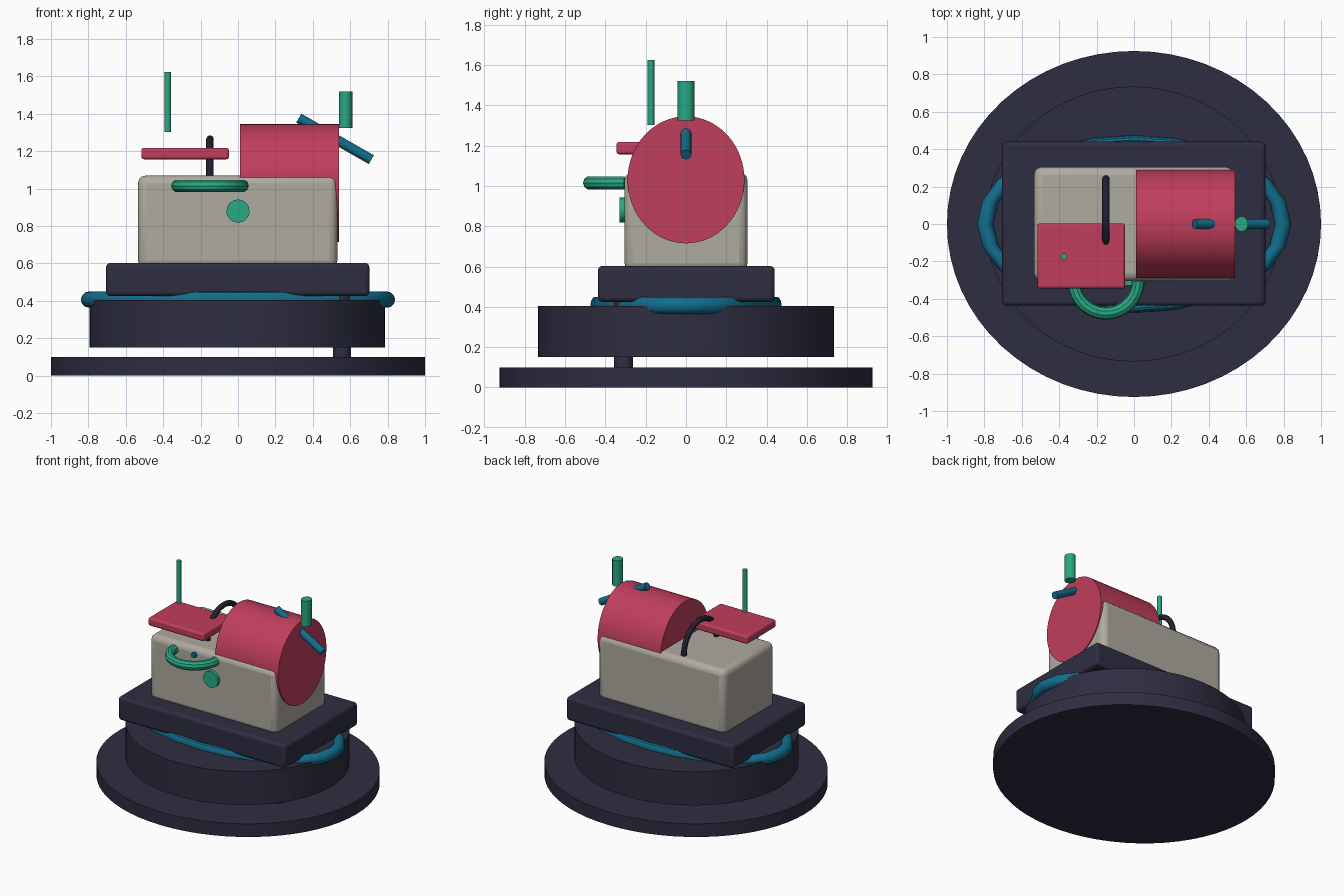
import bpy, bmesh, math
from mathutils import Vector

if "Cube" in bpy.data.objects:
    bpy.data.objects.remove(bpy.data.objects["Cube"])


def material(name, rgb):
    m = bpy.data.materials.new(name)
    m.diffuse_color = (*rgb, 1)
    m.use_nodes = True
    m.node_tree.nodes["Principled BSDF"].inputs["Base Color"].default_value = m.diffuse_color
    return m


NAVY = material("dark navy", (0.027, 0.027, 0.054))
GREY = material("warm grey", (0.43, 0.405, 0.355))
RED = material("raspberry red", (0.53, 0.048, 0.107))
GREEN = material("sea green", (0.022, 0.40, 0.23))
BLUE = material("deep teal blue", (0.006, 0.155, 0.265))


def finish(name, mat):
    ob = bpy.context.object
    ob.name = name
    ob.data.materials.append(mat)
    bpy.ops.object.transform_apply(location=False, rotation=True, scale=True)
    bpy.ops.object.shade_smooth_by_angle(angle=math.radians(35))
    return ob


def cylinder(name, mat, start, end, ru, rv=None, sides=32):
    """Elliptical cylinder between two points."""
    a, b = Vector(start), Vector(end)
    d = b - a
    bpy.ops.mesh.primitive_cylinder_add(
        vertices=sides, radius=1, depth=d.length, location=(a + b) / 2,
        rotation=d.to_track_quat('Z', 'Y').to_euler())
    bpy.context.object.scale = (ru, rv or ru, 1)
    return finish(name, mat)


def box(name, mat, lo, hi, bevel, segments=3):
    """Box between two corners with rounded edges."""
    a, b = Vector(lo), Vector(hi)
    bpy.ops.mesh.primitive_cube_add(size=1, location=(a + b) / 2)
    ob = bpy.context.object
    ob.scale = b - a
    finish(name, mat)
    mod = ob.modifiers.new("rounded edges", 'BEVEL')
    mod.width, mod.segments = bevel, segments
    return ob


def arc_handle(name, mat, centre, u, v, radius, tube):
    """Half ring: starts along u, peaks along v."""
    c, u, v = Vector(centre), Vector(u), Vector(v)
    curve = bpy.data.curves.new(name, 'CURVE')
    curve.dimensions = '3D'
    curve.bevel_depth, curve.bevel_resolution = tube, 3
    curve.use_fill_caps = True
    n = 24
    line = curve.splines.new('POLY')
    line.points.add(n)
    for i, p in enumerate(line.points):
        t = math.pi * i / n
        p.co = (*(c + radius * (math.cos(t) * u + math.sin(t) * v)), 1)
    ob = bpy.data.objects.new(name, curve)
    bpy.context.collection.objects.link(ob)
    bpy.ops.object.select_all(action='DESELECT')
    ob.select_set(True)
    bpy.context.view_layer.objects.active = ob
    bpy.ops.object.convert(target='MESH')
    return finish(name, mat)


# Round base, drum and support post
cylinder("base_disc", NAVY, (0, 0, 0), (0, 0, 0.1), 1.0, 0.925, 64)
cylinder("drum", NAVY, (-0.004, 0, 0.15), (-0.004, 0, 0.405), 0.79, 0.735, 64)
cylinder("support_post", NAVY, (0.556, -0.31, 0.09), (0.556, -0.31, 0.44), 0.047)

# Flattened ring between drum and plinth
bpy.ops.mesh.primitive_torus_add(location=(0, 0, 0.407), major_segments=24,
                                 minor_segments=12, major_radius=0.797,
                                 minor_radius=0.043)
bpy.context.object.scale = (1, 0.565, 1)
finish("bearing_ring", BLUE)

# Plinth and main body
box("plinth", NAVY, (-0.705, -0.437, 0.425), (0.702, 0.44, 0.603), 0.022)
box("body", GREY, (-0.535, -0.305, 0.575), (0.532, 0.305, 1.07), 0.042)

# Barrel lying across the top of the body
cylinder("barrel", RED, (0.01, 0, 1.03), (0.54, 0, 1.03), 0.29, 0.315, 64)
# Make the taller axis vertical whatever the tracking roll
barrel = bpy.context.object
if barrel.dimensions.y > barrel.dimensions.z:
    barrel.scale = (1, 0.29 / 0.315, 0.315 / 0.29)

# Floating tray and its antenna
box("tray", RED, (-0.517, -0.345, 1.157), (-0.048, 0.003, 1.218), 0.014)
cylinder("antenna", GREEN, (-0.375, -0.174, 1.303), (-0.375, -0.174, 1.625), 0.017, sides=12)

# Stack and slanted rod at the barrel end
cylinder("stack", GREEN, (0.575, 0, 1.325), (0.575, 0, 1.52), 0.036, 0.041, 12)
cylinder("slanted_rod", BLUE, (0.325, 0, 1.377), (0.713, 0, 1.155), 0.027, sides=16)

# Top and front handles
arc_handle("top_handle", NAVY, (-0.15, 0.045, 1.07), (0, 1, 0), (0, 0, 1), 0.195, 0.02)
arc_handle("front_handle", GREEN, (-0.15, -0.305, 1.015), (1, 0, 0), (0, -1, 0), 0.172, 0.034)

# Front buttons
cylinder("large_button", GREEN, (0, -0.33, 0.88), (0, -0.29, 0.88), 0.062, sides=16)
cylinder("small_button", BLUE, (-0.15, -0.325, 1.02), (-0.15, -0.29, 1.02), 0.02, sides=12)
